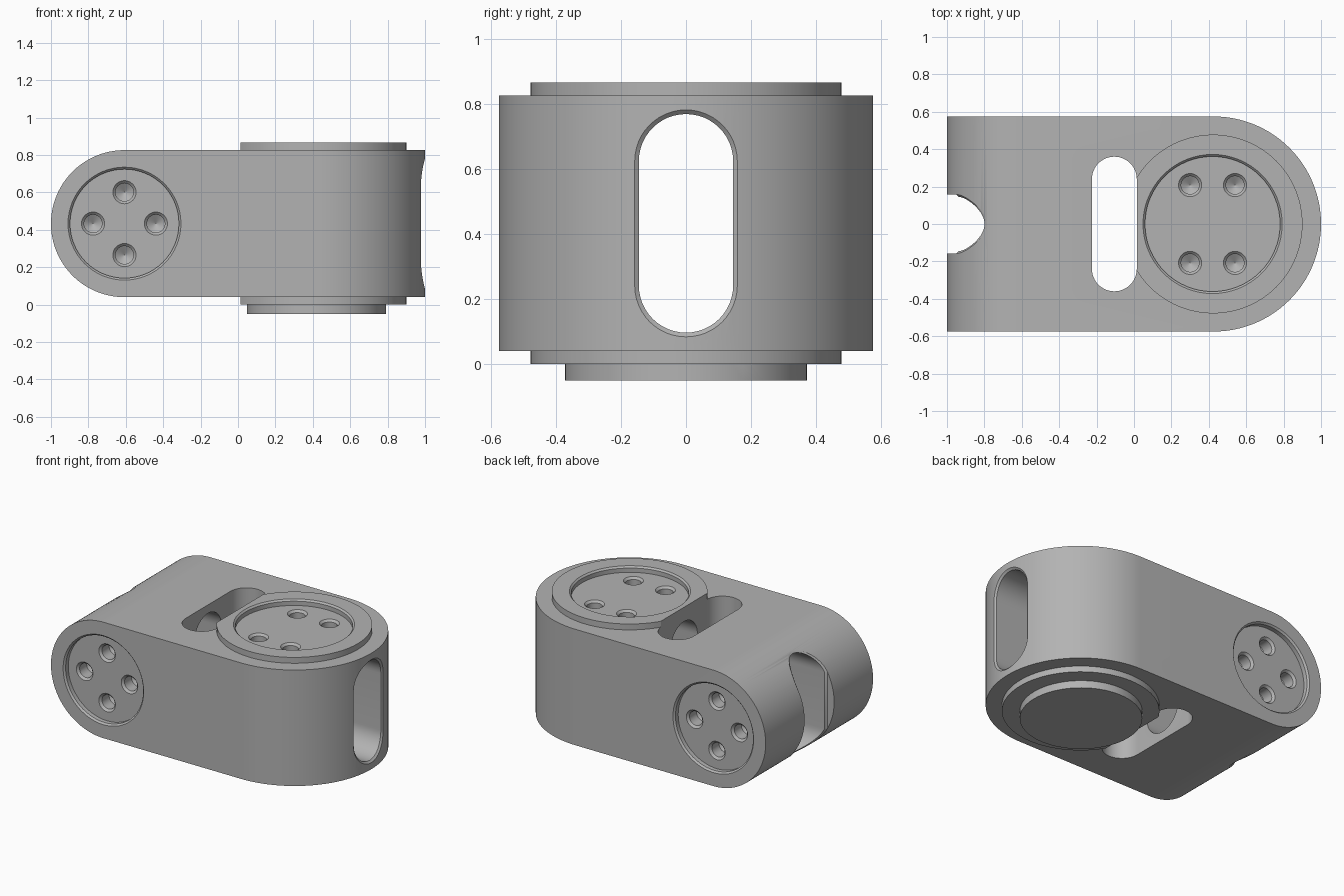
import bpy, bmesh
from math import pi, sin, cos, sqrt, radians
from mathutils import Matrix, Vector

cube = bpy.data.objects.get("Cube")
if cube:
    bpy.data.objects.remove(cube, do_unlink=True)

# Main dimensions
HALF_W, Z0, Z1, TOP = 0.575, 0.04, 0.826, 0.866
MID = TOP / 2
END_R = (Z1 - Z0) / 2
END_X = -1 + END_R            # axis of the horizontal pivot
PIV_X = 1 - HALF_W            # axis of the vertical pivot

grey = bpy.data.materials.new("plain_grey")
grey.use_nodes = True
colour = (0.45, 0.45, 0.45, 1)
grey.diffuse_color = colour
grey.node_tree.nodes["Principled BSDF"].inputs["Base Color"].default_value = colour


def loft(name, rings):
    """Solid through equally long point rings, capped at both ends."""
    bm = bmesh.new()
    vr = [[bm.verts.new(p) for p in r] for r in rings]
    n = len(vr[0])
    for a, b in zip(vr, vr[1:]):
        for i in range(n):
            j = (i + 1) % n
            bm.faces.new((a[i], a[j], b[j], b[i]))
    bm.faces.new(vr[0][::-1])
    bm.faces.new(vr[-1])
    bmesh.ops.recalc_face_normals(bm, faces=bm.faces)
    me = bpy.data.meshes.new(name)
    bm.to_mesh(me)
    bm.free()
    ob = bpy.data.objects.new(name, me)
    bpy.context.collection.objects.link(ob)
    me.materials.append(grey)
    return ob


def arc(cx, cy, r, start, end, n):
    return [(cx + r * cos(start + (end - start) * i / n),
             cy + r * sin(start + (end - start) * i / n)) for i in range(n + 1)]


def stadium(r, half):
    """Upright rounded slot outline of half width r and half length half."""
    return arc(0, half - r, r, 0, pi, 24) + arc(0, r - half, r, pi, 2 * pi, 24)


def turned(name, profile, place, n=64):
    """Turned solid: (radius, height) profile along local z, then placed."""
    return loft(name, [[place @ Vector((r * cos(2 * pi * i / n), r * sin(2 * pi * i / n), h))
                        for i in range(n)] for r, h in profile])


def combine(target, other, operation):
    mod = target.modifiers.new(operation.lower(), 'BOOLEAN')
    mod.operation, mod.object, mod.solver = operation, other, 'EXACT'
    bpy.context.view_layer.objects.active = target
    bpy.ops.object.modifier_apply(modifier=mod.name)
    bpy.data.objects.remove(other, do_unlink=True)


# Body: plan outline crossed with side outline
plan = arc(PIV_X, 0, HALF_W, -pi / 2, pi / 2, 64) + [(-1.2, HALF_W), (-1.2, -HALF_W)]
side = arc(END_X, MID, END_R, pi / 2, 3 * pi / 2, 64) + [(1.2, Z0), (1.2, Z1)]
body = loft("link_body", [[(x, y, z) for x, y in plan] for z in (-0.2, 1.1)])
combine(body, loft("side_shape", [[(x, y, z) for x, z in side] for y in (-0.8, 0.8)]), 'INTERSECT')

# Round boss standing out above and below
combine(body, turned("boss", [(0.478, 0), (0.478, TOP)],
                     Matrix.Translation((PIV_X - 0.002, 0, 0)), 96), 'UNION')

# Vertical slot through the body
combine(body, loft("slot", [[(x - 0.105, y, z) for x, y in stadium(0.12, 0.36)]
                            for z in (-0.1, 1)]), 'DIFFERENCE')


# Lengthwise tunnel with chamfered mouths that follow the rounded ends
def left_x(y, z):
    return END_X - sqrt(max(END_R ** 2 - z ** 2, 0))


def right_x(y, z):
    return PIV_X + sqrt(HALF_W ** 2 - y ** 2)


inner, outer = stadium(0.145, 0.336), stadium(0.158, 0.349)
tunnel = [
    [(-1.2, y, MID + z) for y, z in outer],
    [(left_x(y, z), y, MID + z) for y, z in outer],
    [(left_x(y, z) + 0.012, y, MID + z) for y, z in inner],
    [(right_x(y, z) - 0.012, y, MID + z) for y, z in inner],
    [(right_x(y, z), y, MID + z) for y, z in outer],
    [(1.2, y, MID + z) for y, z in outer],
]
combine(body, loft("tunnel", tunnel), 'DIFFERENCE')


# Round recesses with chamfered rims and four drilled holes each
def pocket(place, r, spots):
    depth = 0.04
    combine(body, turned("recess", [(r, 0.05), (r, 0), (r - 0.011, -0.011),
                                    (r - 0.011, -depth)], place), 'DIFFERENCE')
    for u, v in spots:
        drill = [(0.062, 0.02), (0.062, 0), (0.048, -0.014), (0.048, -0.09), (0.001, -0.12)]
        combine(body, turned("drill", drill, place @ Matrix.Translation((u, v, -depth)), 32),
                'DIFFERENCE')


square = [(sx * 0.12, sy * 0.208) for sx in (-1, 1) for sy in (-1, 1)]
cross = [(0.168, 0), (-0.168, 0), (0, 0.168), (0, -0.168)]
for s in (1, -1):
    flip = Matrix.Rotation(0 if s > 0 else pi, 4, 'X')
    pocket(Matrix.Translation((PIV_X - 0.005, 0, MID + s * MID)) @ flip, 0.372, square)
    turn = Matrix.Rotation(s * pi / 2, 4, 'X')
    pocket(Matrix.Translation((END_X, -s * HALF_W, MID)) @ turn, 0.302, cross)

# Smooth curved walls, sharp edges
bpy.ops.object.select_all(action='DESELECT')
body.select_set(True)
bpy.context.view_layer.objects.active = body
bpy.ops.object.shade_smooth_by_angle(angle=radians(25))
